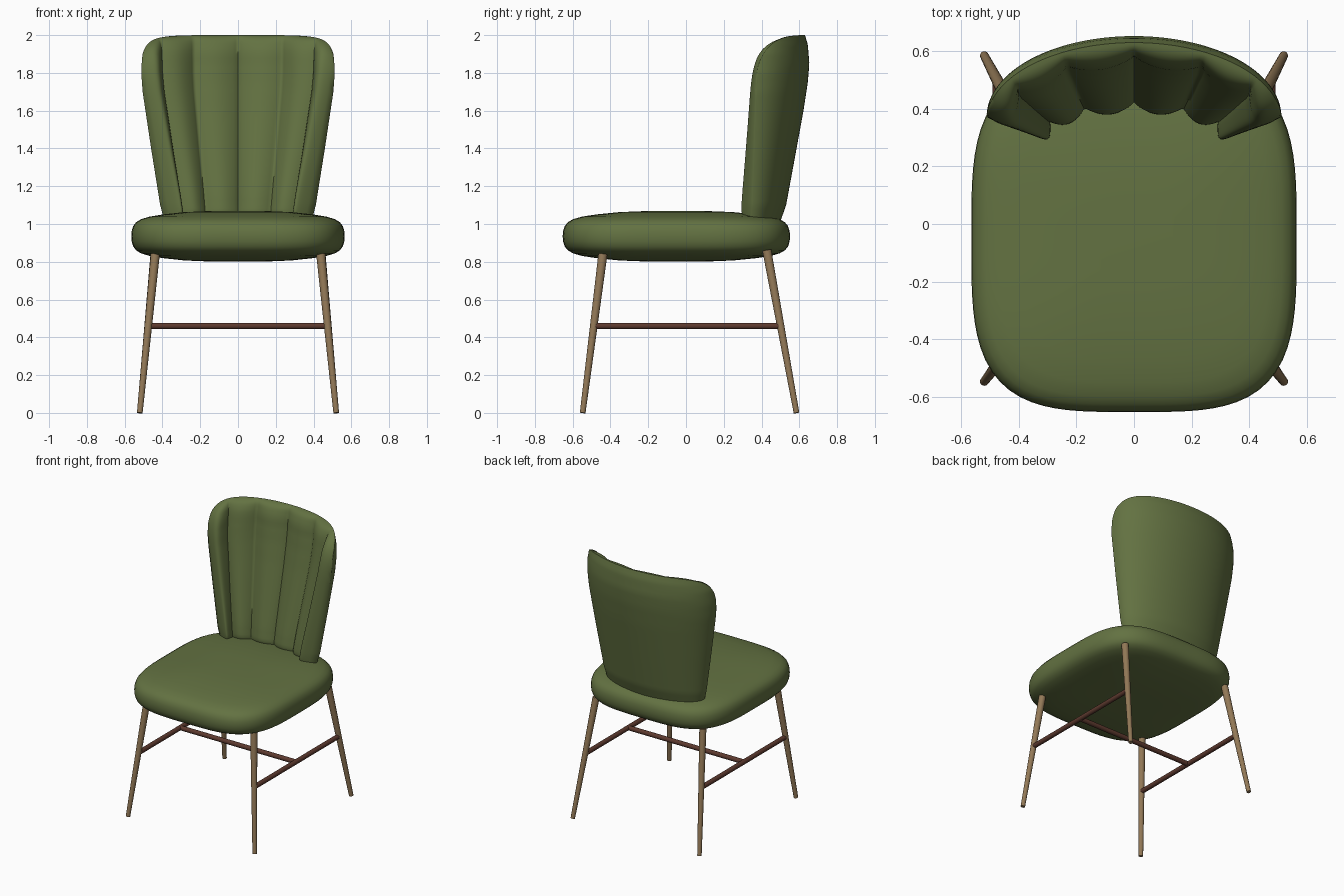
import bpy, bmesh, math
from mathutils import Vector

cube = bpy.data.objects.get("Cube")
if cube:
    bpy.data.objects.remove(cube, do_unlink=True)


def material(name, rgb):
    mat = bpy.data.materials.new(name)
    mat.use_nodes = True
    mat.diffuse_color = (*rgb, 1)
    mat.node_tree.nodes["Principled BSDF"].inputs["Base Color"].default_value = (*rgb, 1)
    return mat


green = material("green upholstery", (0.125, 0.168, 0.054))
oak = material("light wood", (0.29, 0.19, 0.095))
walnut = material("dark wood", (0.11, 0.042, 0.028))


def finish(name, bm, mat, angle=50):
    bmesh.ops.recalc_face_normals(bm, faces=bm.faces)
    mesh = bpy.data.meshes.new(name)
    bm.to_mesh(mesh)
    bm.free()
    mesh.materials.append(mat)
    obj = bpy.data.objects.new(name, mesh)
    bpy.context.collection.objects.link(obj)
    bpy.ops.object.select_all(action="DESELECT")
    obj.select_set(True)
    bpy.context.view_layer.objects.active = obj
    bpy.ops.object.shade_smooth_by_angle(angle=math.radians(angle))
    return obj


def bridge(bm, a, b, closed=True):
    n = len(a)
    for i in range(n if closed else n - 1):
        j = (i + 1) % n
        bm.faces.new((a[i], a[j], b[j], b[i]))


def rod(name, start, end, r1, r2, mat):
    start, end = Vector(start), Vector(end)
    axis = end - start
    bm = bmesh.new()
    bmesh.ops.create_cone(bm, cap_ends=True, segments=20, radius1=r1, radius2=r2,
                          depth=axis.length)
    bm.transform(axis.to_track_quat("Z", "Y").to_matrix().to_4x4())
    bmesh.ops.translate(bm, verts=bm.verts, vec=(start + end) / 2)
    return finish(name, bm, mat)


def lookup(table, z):
    """Smoothly interpolate a (z, value) table."""
    if z <= table[0][0]:
        return table[0][1]
    for (z0, a), (z1, b) in zip(table, table[1:]):
        if z <= z1:
            return a + (b - a) * (z - z0) / (z1 - z0)
    return table[-1][1]


# Seat cushion: rounded-square outline swept through a domed edge profile
def outline(angle, power=3.6):
    c, s = math.cos(angle), math.sin(angle)
    r = (abs(c) ** power + abs(s) ** power) ** (-1 / power)
    return c * r * 0.565, s * r * 0.602 - 0.051


half = [(0.25, 0.134), (0.5, 0.128), (0.7, 0.116), (0.83, 0.104), (0.91, 0.09),
        (0.955, 0.074), (0.982, 0.054), (0.996, 0.028)]
profile = [(s, 0.935 + h) for s, h in half] + [(1, 0.935)]
profile += [(s, 0.935 - h) for s, h in reversed(half)]
bm = bmesh.new()
rings = []
for s, z in profile:
    ring = []
    for i in range(96):
        x, y = outline(math.tau * i / 96)
        ring.append(bm.verts.new((x * s, (y + 0.051) * s - 0.051, z)))
    rings.append(ring)
for a, b in zip(rings, rings[1:]):
    bridge(bm, a, b)
bm.faces.new(rings[0])
bm.faces.new(rings[-1])
finish("seat_cushion", bm, green)

# Backrest: curved shell with a smooth rear and six padded channels in front
WIDTH = [(1.0, 0.385), (1.1, 0.412), (1.4, 0.46), (1.7, 0.505), (1.8, 0.512), (1.9, 0.508), (2.0, 0.49)]
REAR = [(1.0, 0.495), (1.1, 0.53), (1.3, 0.567), (1.6, 0.622), (1.75, 0.645), (1.85, 0.653),
        (1.95, 0.645), (2.0, 0.63)]
TIP = [(1.0, 0.345), (1.75, 0.37), (1.9, 0.38)]
BOTTOM = 1.005
COLS, ROWS = 120, 44


def shell_point(u, v, front):
    top = 1.76 + 0.24 * max(0, 1 - abs(u) ** 4.5) ** 0.42
    z = BOTTOM + (top - BOTTOM) * v
    a, b = u * math.pi / 2, u * math.pi * 0.3
    x = lookup(WIDTH, z) * math.sin(a)
    tip = lookup(TIP, z)
    y = tip + (lookup(REAR, z) - tip) * math.cos(a)
    if front:
        channel = abs(math.sin(3 * math.pi * u)) ** 0.75
        depth = 0.105 - 0.035 * v + 0.042 * channel
        edge = max(0, 1 - abs(u) ** 18) * max(0, 1 - v ** 14) * max(0, 1 - (1 - v) ** 30)
        depth *= math.sqrt(edge)
        x -= depth * math.sin(b)
        y -= depth * math.cos(b)
    return x, y, z


bm = bmesh.new()
for front in (False, True):
    grid = []
    for j in range(ROWS + 1):
        v = 0.5 - 0.5 * math.cos(math.pi * j / ROWS)
        row = []
        for i in range(COLS + 1):
            t = 2 * i / COLS - 1
            u = 0.75 * t + 0.25 * math.sin(math.pi * t / 2)
            row.append(bm.verts.new(shell_point(u, v, front)))
        grid.append(row)
    for a, b in zip(grid, grid[1:]):
        bridge(bm, a, b, closed=False)
bmesh.ops.remove_doubles(bm, verts=bm.verts, dist=0.0005)
finish("channelled_backrest", bm, green, 70)

# Splayed tapering legs, side rails and the cross rail between them
RAIL_Z = 0.46
for side, sx in (("left", 1), ("right", -1)):
    rod(f"front_leg_{side}", (sx * 0.52, -0.547, 0), (sx * 0.438, -0.44, 0.84), 0.015, 0.024, oak)
    rod(f"rear_leg_{side}", (sx * 0.52, 0.585, 0), (sx * 0.438, 0.428, 0.86), 0.015, 0.024, oak)
    rod(f"side_rail_{side}", (sx * 0.475, -0.488, RAIL_Z), (sx * 0.475, 0.5, RAIL_Z),
        0.017, 0.017, walnut)
rod("cross_rail", (-0.475, 0, RAIL_Z), (0.475, 0, RAIL_Z), 0.017, 0.017, walnut)
